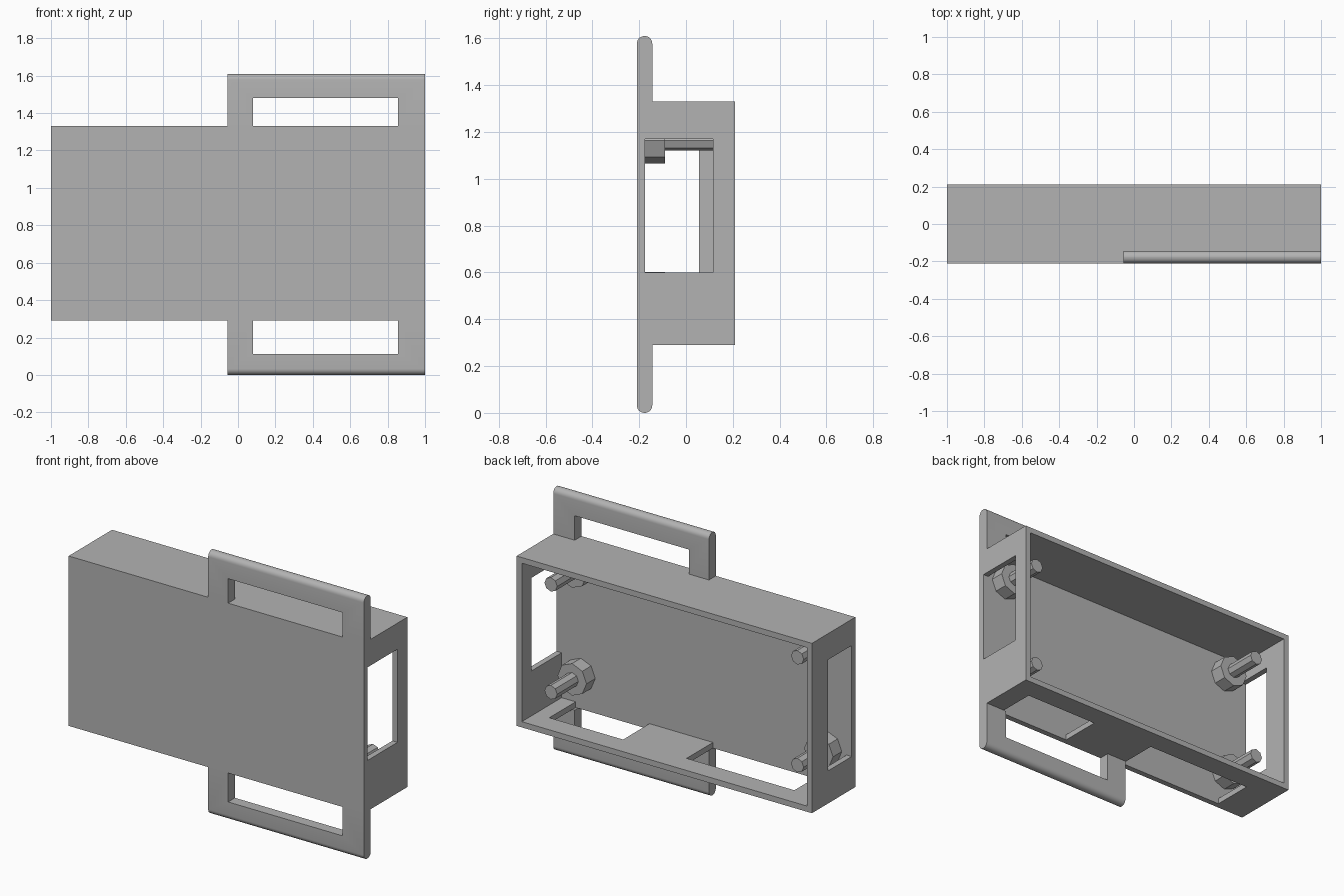
import bpy
import bmesh
from math import pi
from mathutils import Matrix, Vector

cube = bpy.data.objects.get("Cube")
if cube:
    bpy.data.objects.remove(cube, do_unlink=True)

grey = bpy.data.materials.new("plain_grey")
grey.use_nodes = True
color = (0.45, 0.45, 0.45, 1)
grey.diffuse_color = color
grey.node_tree.nodes["Principled BSDF"].inputs["Base Color"].default_value = color

# Main dimensions
WALL = 0.035
FRONT, BACK = -0.21, 0.21
FLOOR, ROOF = 0.29, 1.33
INNER_FRONT = FRONT + WALL


def make_object(name, bm):
    bmesh.ops.recalc_face_normals(bm, faces=bm.faces)
    mesh = bpy.data.meshes.new(name)
    bm.to_mesh(mesh)
    bm.free()
    mesh.materials.append(grey)
    obj = bpy.data.objects.new(name, mesh)
    bpy.context.collection.objects.link(obj)
    return obj


def box(name, low, high):
    low, high = Vector(low), Vector(high)
    bm = bmesh.new()
    bmesh.ops.create_cube(bm, size=1)
    bmesh.ops.scale(bm, vec=high - low, verts=bm.verts)
    bmesh.ops.translate(bm, vec=(low + high) / 2, verts=bm.verts)
    return make_object(name, bm)


def select_only(obj):
    bpy.ops.object.select_all(action="DESELECT")
    obj.select_set(True)
    bpy.context.view_layer.objects.active = obj


def cut(target, low, high):
    cutter = box("cutter", low, high)
    cutter.hide_render = True
    mod = target.modifiers.new("cut", "BOOLEAN")
    mod.operation = "DIFFERENCE"
    mod.solver = "EXACT"
    mod.object = cutter
    select_only(target)
    bpy.ops.object.modifier_apply(modifier=mod.name)
    bpy.data.objects.remove(cutter, do_unlink=True)


# Open-backed case with side and floor windows
case = box("case", (-1, FRONT, FLOOR), (1, BACK, ROOF))
cut(case, (WALL - 1, INNER_FRONT, FLOOR + WALL), (1 - WALL, BACK + 0.1, ROOF - WALL))
cut(case, (0.9, INNER_FRONT, 0.6), (1.1, 0.115, 1.17))
cut(case, (-1.1, INNER_FRONT, 0.49), (-0.9, 0.055, 1.17))
for x0, x1 in ((0.37, 0.87), (-0.79, -0.06)):
    cut(case, (x0, INNER_FRONT, FLOOR - 0.1), (x1, 0.08, FLOOR + 0.1))


# Handle loops with a fully rounded outer edge
def handle(name, root, inner, outer):
    depth = 0.066
    outline = [(-0.055, root), (-0.055, outer), (1, outer), (1, root),
               (0.855, root), (0.855, inner), (0.08, inner), (0.08, root)]
    bm = bmesh.new()
    face = bm.faces.new([bm.verts.new((x, FRONT, z)) for x, z in outline])
    extruded = bmesh.ops.extrude_face_region(bm, geom=[face])["geom"]
    verts = [g for g in extruded if isinstance(g, bmesh.types.BMVert)]
    bmesh.ops.translate(bm, vec=(0, depth, 0), verts=verts)
    rim = [e for e in bm.edges
           if all(abs(v.co.z - outer) < 1e-4 for v in e.verts)
           and abs(e.verts[0].co.x - e.verts[1].co.x) > 0.5]
    bmesh.ops.bevel(bm, geom=rim, offset=depth * 0.49, segments=6,
                    profile=0.5, affect="EDGES")
    obj = make_object(name, bm)
    select_only(obj)
    bpy.ops.object.shade_smooth_by_angle(angle=pi / 6)


handle("top_handle", ROOF, 1.48, 1.61)
handle("bottom_handle", FLOOR, 0.113, 0)


# Octagonal standoffs and pins in the four corners
def post(name, x, z, radius, y0, y1):
    bm = bmesh.new()
    bmesh.ops.create_cone(bm, cap_ends=True, segments=8, radius1=radius,
                          radius2=radius, depth=y1 - y0)
    place = Matrix.Translation((x, (y0 + y1) / 2, z)) @ Matrix.Rotation(pi / 2, 4, "X")
    bmesh.ops.transform(bm, matrix=place, verts=bm.verts)
    make_object(name, bm)


for side, x in (("left", 0.835), ("right", -0.835)):
    for level, z in (("upper", 1.163), ("lower", 0.503)):
        post(f"{level}_{side}_standoff", x, z, 0.098, INNER_FRONT, -0.09)
        post(f"{level}_{side}_pin", x, z, 0.043, -0.09, 0.115)
